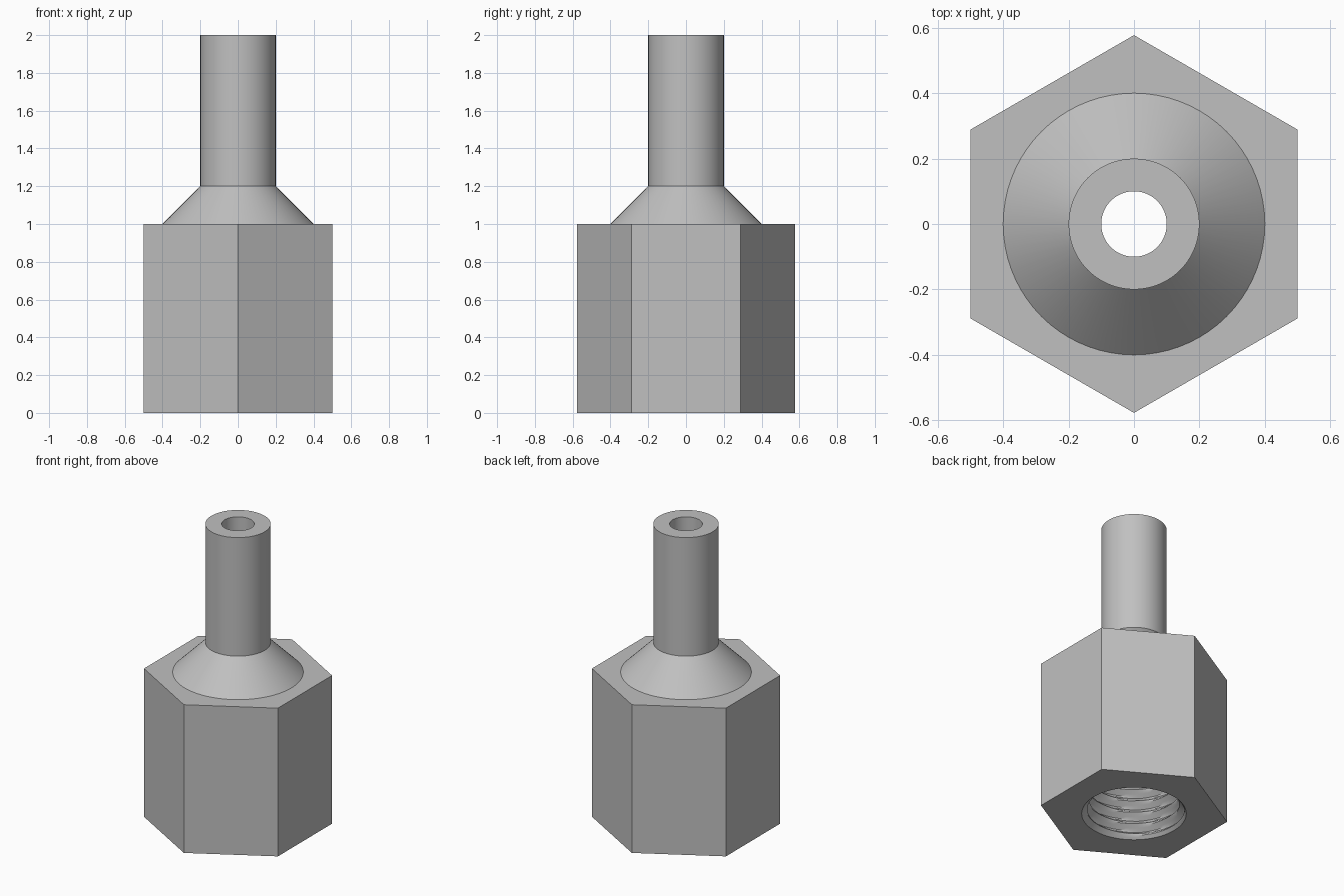
import bpy, bmesh, math

if "Cube" in bpy.data.objects:
    bpy.data.objects.remove(bpy.data.objects["Cube"], do_unlink=True)

SEGMENTS = 72
PITCH, STEPS = 0.08, 8            # thread pitch and rows per turn
MINOR, MAJOR = 0.275, 0.32        # thread radii
DEPTH = 0.8                       # threaded hole depth
APOTHEM = 0.5

steel = bpy.data.materials.new("grey metal")
steel.use_nodes = True
steel.diffuse_color = (0.53, 0.53, 0.53, 1)
steel.node_tree.nodes["Principled BSDF"].inputs["Base Color"].default_value = steel.diffuse_color


def hexagon(a, z):
    """Radius of a hexagon with flats facing +x and -x."""
    side = math.pi / 3
    return APOTHEM / math.cos((a + side / 2) % side - side / 2)


def thread(a, z):
    """Helical V thread with a small lead-in chamfer."""
    phase = (z / PITCH - a / math.tau) % 1
    ridge = abs(2 * phase - 1)
    return max(MINOR + (MAJOR - MINOR) * ridge, MAJOR - z)


def loft(name, rings):
    """Skin rings of (radius or radius function, height) in order."""
    bm = bmesh.new()
    loops = []
    for radius, z in rings:
        loop = []
        for i in range(SEGMENTS):
            a = math.tau * i / SEGMENTS
            r = radius(a, z) if callable(radius) else radius
            loop.append(bm.verts.new((r * math.cos(a), r * math.sin(a), z)))
        loops.append(loop)
    for low, high in zip(loops, loops[1:]):
        for i in range(SEGMENTS):
            j = (i + 1) % SEGMENTS
            bm.faces.new((low[i], low[j], high[j], high[i]))
    mesh = bpy.data.meshes.new(name)
    bm.to_mesh(mesh)
    bm.free()
    mesh.materials.append(steel)
    obj = bpy.data.objects.new(name, mesh)
    bpy.context.collection.objects.link(obj)
    bpy.ops.object.select_all(action="DESELECT")
    obj.select_set(True)
    bpy.context.view_layer.objects.active = obj
    bpy.ops.object.shade_smooth_by_angle(angle=math.radians(30))
    return obj


# Hexagonal body, open in the middle at both ends
loft("hex_body", [(MAJOR, 0), (hexagon, 0), (hexagon, 1), (0.4, 1)])

# Conical shoulder and tube, with the bore down the middle
loft("shoulder_and_tube", [(0.4, 1), (0.2, 1.2), (0.2, 2), (0.1, 2)])
loft("bore", [(0.1, 2), (0.1, DEPTH), (MAJOR, DEPTH)])

# Internal thread, from the hole floor down to the mouth
rows = round(DEPTH / PITCH * STEPS)
loft("internal_thread", [(MAJOR, DEPTH)] +
     [(thread, DEPTH * k / rows) for k in range(rows - 1, 0, -1)] + [(MAJOR, 0)])
